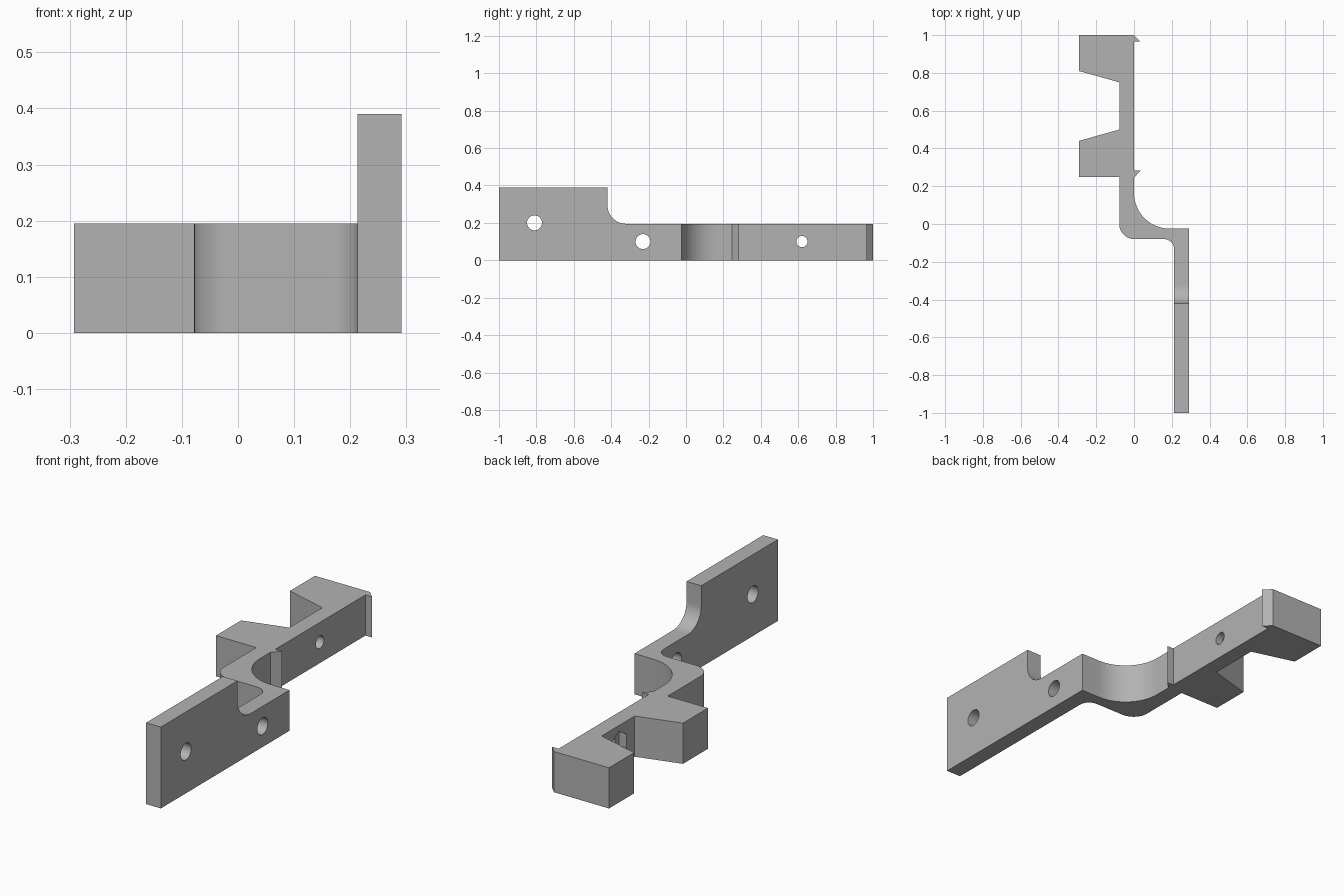
import bpy, bmesh, math
from mathutils import Vector

cube = bpy.data.objects.get("Cube")
if cube:
    bpy.data.objects.remove(cube, do_unlink=True)

grey = bpy.data.materials.new("plain_grey")
grey.use_nodes = True
colour = (0.45, 0.45, 0.45, 1)
grey.diffuse_color = colour
grey.node_tree.nodes["Principled BSDF"].inputs["Base Color"].default_value = colour

LOW, HIGH = 0.195, 0.39          # arm height, raised plate height


def arc(cx, cy, r, start, end, steps=16):
    angles = [math.radians(start + (end - start) * i / steps) for i in range(steps + 1)]
    return [(cx + r * math.cos(a), cy + r * math.sin(a)) for a in angles]


def prism(name, outline, place, depth):
    """Extrude a 2D outline, mapped into space by place(), along depth."""
    bm = bmesh.new()
    face = bm.faces.new([bm.verts.new(place(u, v)) for u, v in outline])
    ext = bmesh.ops.extrude_face_region(bm, geom=[face])
    moved = [g for g in ext["geom"] if isinstance(g, bmesh.types.BMVert)]
    bmesh.ops.translate(bm, verts=moved, vec=Vector(depth))
    bmesh.ops.recalc_face_normals(bm, faces=bm.faces[:])
    mesh = bpy.data.meshes.new(name)
    bm.to_mesh(mesh)
    bm.free()
    obj = bpy.data.objects.new(name, mesh)
    bpy.context.collection.objects.link(obj)
    mesh.materials.append(grey)
    return obj


def cut(target, cutter):
    cutter.hide_render = True
    mod = target.modifiers.new("cut", "BOOLEAN")
    mod.operation = "DIFFERENCE"
    mod.solver = "EXACT"
    mod.object = cutter
    bpy.context.view_layer.objects.active = target
    bpy.ops.object.modifier_apply(modifier=mod.name)
    bpy.data.objects.remove(cutter, do_unlink=True)


# Plan outline: clip hooks, S-bend, long plate, then the two tapered blocks
outline = [(-0.292, 1), (0, 1), (0.035, 0.965), (0, 0.965),
           (0, 0.283), (0.035, 0.283), (0, 0.245)]
outline += arc(0.19, 0.165, 0.19, 180, 270)
outline += [(0.291, -0.025), (0.291, -1), (0.213, -1)]
outline += arc(0.158, -0.135, 0.055, 0, 90, 10)
outline += arc(0.002, 0, 0.08, 270, 180, 12)
outline += [(-0.078, 0.25), (-0.292, 0.25), (-0.292, 0.44),
            (-0.078, 0.5), (-0.078, 0.75), (-0.292, 0.81)]
bracket = prism("bracket", outline, lambda x, y: (x, y, 0), (0, 0, HIGH))

# Lower everything behind the raised plate, with a rounded step
step = [(-0.42, 0.5)] + arc(-0.32, LOW + 0.1, 0.1, 180, 270, 12)
step += [(1.2, LOW), (1.2, 0.5)]
cut(bracket, prism("step_cutter", step, lambda y, z: (-1, y, z), (2, 0, 0)))

# Screw holes through the plate and the clip wall
for y, z, r in ((-0.81, 0.2, 0.04), (-0.23, 0.1, 0.04), (0.62, 0.1, 0.03)):
    ring = arc(y, z, r, 0, 360, 32)[:-1]
    cut(bracket, prism("hole_cutter", ring, lambda u, v: (-0.5, u, v), (1, 0, 0)))

# Hexagonal nut recess between the blocks
hexagon = arc(0.62, 0.1, 0.066, 30, 390, 6)[:-1]
cut(bracket, prism("nut_cutter", hexagon, lambda u, v: (-0.2, u, v), (0.162, 0, 0)))

bpy.ops.object.select_all(action="DESELECT")
bracket.select_set(True)
bpy.context.view_layer.objects.active = bracket
bpy.ops.object.shade_smooth_by_angle(angle=math.radians(30))
